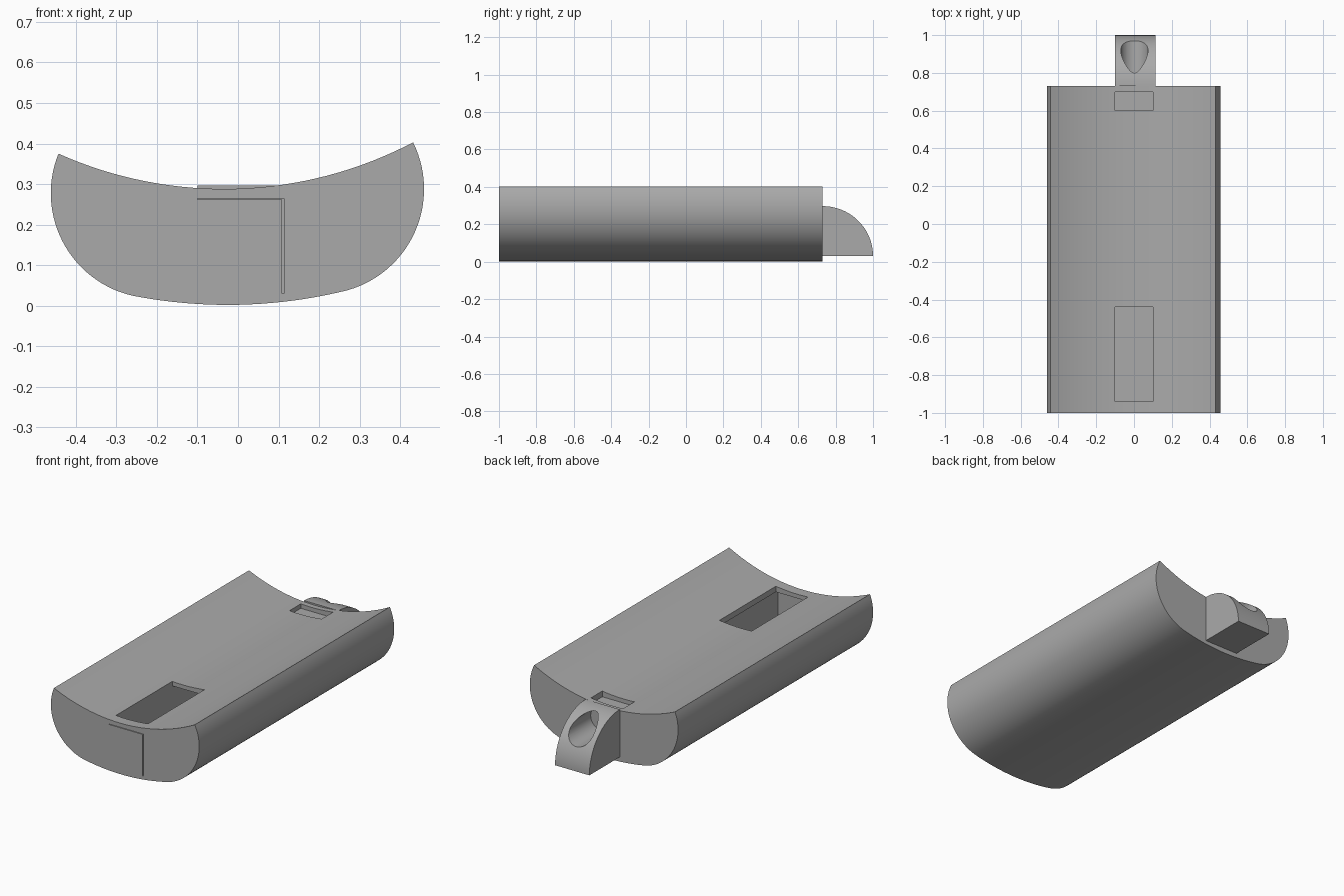
import bpy, bmesh, math
from mathutils import Vector

if "Cube" in bpy.data.objects:
    bpy.data.objects.remove(bpy.data.objects["Cube"])

grey = bpy.data.materials.new("mid grey")
grey.diffuse_color = (0.4, 0.4, 0.4, 1)
grey.use_nodes = True
grey.node_tree.nodes["Principled BSDF"].inputs["Base Color"].default_value = grey.diffuse_color


def arc(a, b, c, n):
    """n points along the circle from a through b to c, leaving out c"""
    (ax, ay), (bx, by), (cx, cy) = a, b, c
    d = 2 * (ax * (by - cy) + bx * (cy - ay) + cx * (ay - by))
    sa, sb, sc = ax * ax + ay * ay, bx * bx + by * by, cx * cx + cy * cy
    o = Vector(((sa * (by - cy) + sb * (cy - ay) + sc * (ay - by)) / d,
                (sa * (cx - bx) + sb * (ax - cx) + sc * (bx - ax)) / d))
    r = (Vector(a) - o).length
    t0, tb, t1 = (math.atan2(p[1] - o.y, p[0] - o.x) for p in (a, b, c))
    sweep, mid = (t1 - t0) % math.tau, (tb - t0) % math.tau
    if mid > sweep:
        sweep -= math.tau
    return [(o.x + r * math.cos(t0 + sweep * i / n),
             o.y + r * math.sin(t0 + sweep * i / n)) for i in range(n)]


def prism(name, points, start, end, axis):
    """extrude a closed profile: axis 'y' takes (x, z), axis 'x' takes (y, z)"""
    bm = bmesh.new()
    place = (lambda p: (p[0], start, p[1])) if axis == 'y' else (lambda p: (start, p[0], p[1]))
    face = bm.faces.new([bm.verts.new(place(p)) for p in points])
    out = bmesh.ops.extrude_face_region(bm, geom=[face])
    move = Vector((0, end - start, 0) if axis == 'y' else (end - start, 0, 0))
    bmesh.ops.translate(bm, vec=move, verts=[v for v in out["geom"] if isinstance(v, bmesh.types.BMVert)])
    bmesh.ops.recalc_face_normals(bm, faces=bm.faces)
    mesh = bpy.data.meshes.new(name)
    bm.to_mesh(mesh)
    bm.free()
    mesh.materials.append(grey)
    obj = bpy.data.objects.new(name, mesh)
    bpy.context.collection.objects.link(obj)
    return obj


def box(name, x0, x1, y0, y1, z0, z1):
    return prism(name, [(x0, z0), (x1, z0), (x1, z1), (x0, z1)], y0, y1, 'y')


def activate(obj):
    bpy.ops.object.select_all(action='DESELECT')
    obj.select_set(True)
    bpy.context.view_layer.objects.active = obj


def cut(obj, cutter):
    activate(obj)
    mod = obj.modifiers.new("cut", 'BOOLEAN')
    mod.operation, mod.solver, mod.object = 'DIFFERENCE', 'EXACT', cutter
    bpy.ops.object.modifier_apply(modifier=mod.name)
    bpy.data.objects.remove(cutter)


# Body: dished top, rounded sides, gently bowed underside
tip_l, tip_r, low_l, low_r = (-.443, .375), (.432, .403), (-.262, .025), (.27, .038)
outline = (arc(tip_l, (-.03, .288), tip_r, 32) + arc(tip_r, (.44, .19), low_r, 28)
           + arc(low_r, (-.04, .002), low_l, 20) + arc(low_l, (-.45, .2), tip_l, 28))
body = prism("body", outline, -1, .73, 'y')

# Hollow channel and the two openings through the top
cut(body, box("channel_cutter", -.1, .113, -1.1, .5, .03, .265))
cut(body, box("long_opening_cutter", -.1, .1, -.94, -.44, .15, .5))
cut(body, box("small_opening_cutter", -.1, .1, .6, .7, .265, .5))

# Plug closing the front of the channel, with a hairline gap
plug = box("front_plug", -.1, .108, -1, -.97, .03, .262)

# Quarter-round lug at the back with a lengthwise hole
quarter = [(.73, .03)] + [(.73 + .27 * math.cos(math.pi / 2 * i / 32),
                           .03 + .267 * math.sin(math.pi / 2 * i / 32)) for i in range(33)]
lug = prism("rear_lug", quarter, -.1, .113, 'x')
hole = [(.002 + .072 * math.cos(math.tau * i / 40),
         .22 + .068 * math.sin(math.tau * i / 40)) for i in range(40)]
cut(lug, prism("hole_cutter", hole, .74, 1.1, 'y'))

for part in (body, plug, lug):
    activate(part)
    bpy.ops.object.shade_smooth_by_angle(angle=math.radians(25))
